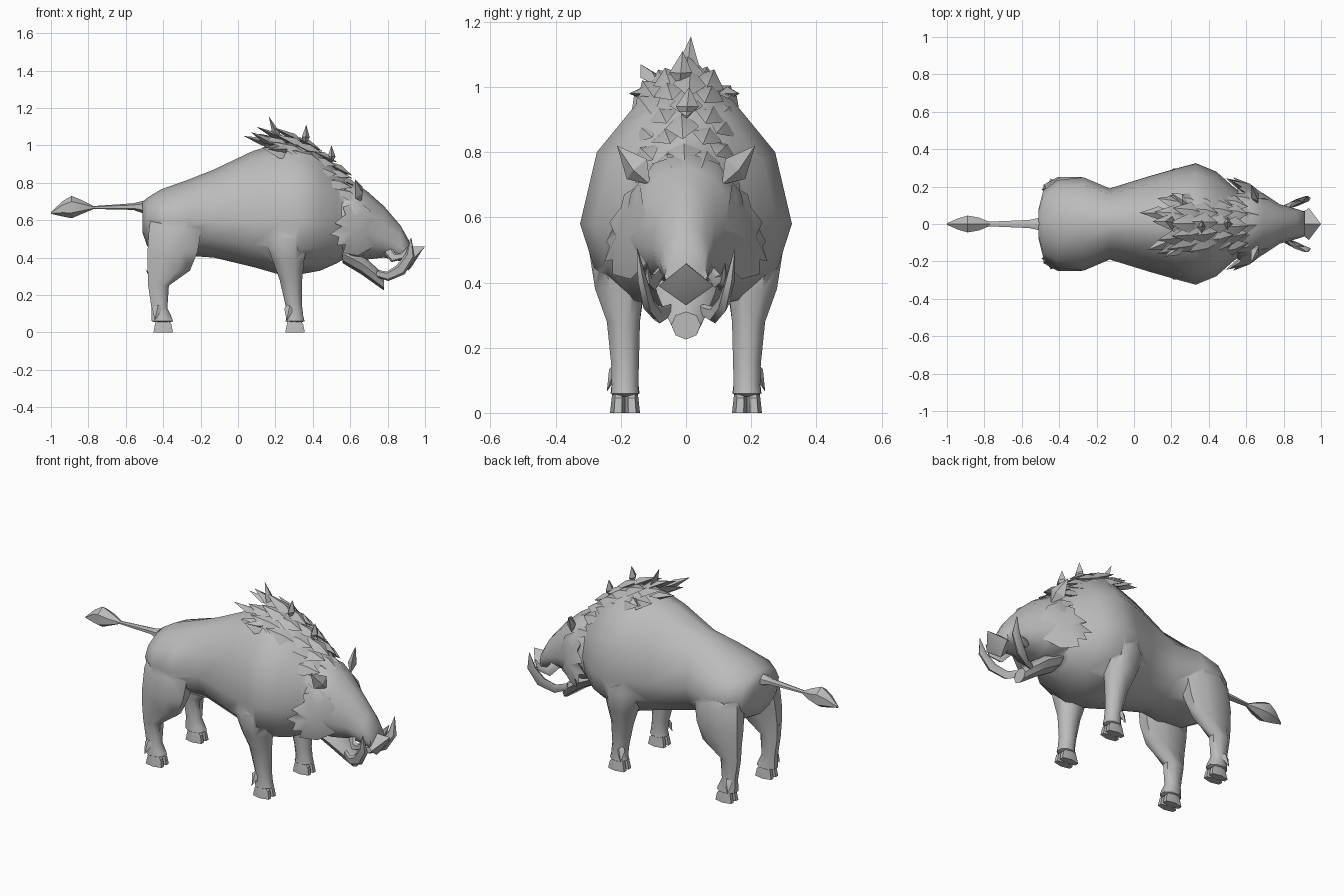
import bpy, bmesh, math, random
from mathutils import Vector

if "Cube" in bpy.data.objects:
    bpy.data.objects.remove(bpy.data.objects["Cube"])

random.seed(4)
grey = bpy.data.materials.new("boar grey")
grey.diffuse_color = (0.5, 0.5, 0.5, 1)
grey.use_nodes = True
grey.node_tree.nodes["Principled BSDF"].inputs["Base Color"].default_value = grey.diffuse_color


def shade(ob, angle):
    bpy.ops.object.select_all(action='DESELECT')
    ob.select_set(True)
    bpy.context.view_layer.objects.active = ob
    bpy.ops.object.shade_smooth_by_angle(angle=math.radians(angle))


def finish(name, bm, angle=50):
    bmesh.ops.recalc_face_normals(bm, faces=bm.faces)
    me = bpy.data.meshes.new(name)
    bm.to_mesh(me)
    bm.free()
    me.materials.append(grey)
    ob = bpy.data.objects.new(name, me)
    bpy.context.collection.objects.link(ob)
    shade(ob, angle)
    return ob


def add_loft(bm, rings):
    """Bridge a list of equal point rings and cap both ends."""
    vs = [[bm.verts.new(p) for p in r] for r in rings]
    n = len(vs[0])
    for a, b in zip(vs, vs[1:]):
        for i in range(n):
            j = (i + 1) % n
            bm.faces.new((a[i], a[j], b[j], b[i]))
    bm.faces.new(vs[0])
    bm.faces.new(vs[-1])


def loft(name, rings, angle=50):
    bm = bmesh.new()
    add_loft(bm, rings)
    return finish(name, bm, angle)


def x_ring(x, top, bot, half, wide, n=12, power=1.0):
    """Cross-section facing along x; 'wide' is the height of the widest point."""
    pts = []
    for i in range(n):
        a = math.tau * i / n
        c, s = math.cos(a), math.sin(a)
        z = wide + c * ((top - wide) if c > 0 else (wide - bot))
        w = abs(s) ** power if c > 0 else abs(s)
        pts.append((x, half * math.copysign(w, s), z))
    return pts


def z_ring(z, x, y, rx, ry, n=8):
    return [(x + rx * math.cos(math.tau * (i + .5) / n),
             y + ry * math.sin(math.tau * (i + .5) / n), z) for i in range(n)]


def add_spike(bm, base, tip, w, side, thick=0.4):
    """Pointed flat tuft with a diamond cross-section."""
    base, tip, side = Vector(base), Vector(tip), Vector(side).normalized()
    up = (tip - base).cross(side).normalized()
    mid = base.lerp(tip, .4)
    ring = [mid + side * w, mid + up * w * thick, mid - side * w, mid - up * w * thick]
    vs = [bm.verts.new(p) for p in ring]
    b, t = bm.verts.new(base), bm.verts.new(tip)
    for i in range(4):
        j = (i + 1) % 4
        bm.faces.new((vs[i], vs[j], t))
        bm.faces.new((vs[j], vs[i], b))


def add_horn(bm, path, radii, n=5):
    """Tapered curved horn along a path."""
    rings = []
    for i, (p, r) in enumerate(zip(path, radii)):
        d = Vector(path[min(i + 1, len(path) - 1)]) - Vector(path[max(i - 1, 0)])
        s = Vector((0, 1, 0))
        u = d.cross(s).normalized()
        rings.append([Vector(p) + r * (s * .55 * math.cos(math.tau * k / n) + u * math.sin(math.tau * k / n))
                      for k in range(n)])
    add_loft(bm, rings)


# Body: high shoulders, sloping back, narrow waist
body_rows = [(-.51, .70, .53, .08, .63), (-.485, .72, .46, .18, .61), (-.41, .765, .42, .235, .6),
             (-.27, .815, .41, .25, .6), (-.13, .87, .40, .19, .59), (.08, .97, .35, .255, .58),
             (.22, 1.01, .31, .295, .58), (.33, 1.02, .31, .325, .58), (.44, .96, .33, .28, .58),
             (.53, .88, .37, .20, .58), (.61, .79, .42, .14, .6)]
body = loft("body", [x_ring(*r, power=1.2) for r in body_rows])

# Head: broad cheeks tapering to a long snout
head_rows = [(.50, .77, .44, .15, .58), (.56, .80, .41, .19, .56), (.62, .80, .39, .195, .55),
             (.69, .755, .39, .165, .53), (.78, .675, .40, .105, .50), (.87, .57, .38, .08, .46),
             (.915, .49, .36, .066, .42)]
joined = [loft("head", [x_ring(*r) for r in head_rows])]
loft("nose", [[(.89, 0, .46), (.88, .05, .41), (.88, 0, .36), (.89, -.05, .41)],
              [(1, 0, .458), (.935, .085, .39), (.91, 0, .33), (.935, -.085, .39)],
              [(.985, 0, .44), (.945, .06, .39), (.925, 0, .345), (.945, -.06, .39)]], 30)

# Open lower jaw
loft("lower_jaw", [x_ring(.56, .47, .37, .10, .42, 8), x_ring(.66, .42, .31, .09, .37, 8),
                   x_ring(.73, .355, .26, .068, .315, 8), x_ring(.78, .31, .225, .045, .27, 8)], 40)

# Ears, jagged cheek lobes and tusks on both sides
lobe = [(.64, .14, .70), (.56, .19, .67), (.575, .20, .63), (.515, .235, .585), (.55, .225, .565),
        (.49, .245, .525), (.54, .235, .51), (.53, .25, .465), (.575, .225, .47), (.56, .225, .425),
        (.64, .17, .41), (.73, .12, .46), (.75, .115, .56), (.70, .135, .66)]
ears, cheeks, tusks = bmesh.new(), bmesh.new(), bmesh.new()
for s in (1, -1):
    add_spike(ears, (.66, s * .11, .70), (.625, s * .212, .82), .048, (.4, -s * .6, .6), .5)
    rim = [cheeks.verts.new((x, s * y, z)) for x, y, z in lobe]
    for hub in ((.62, s * .215, .54), (.63, s * .12, .54)):
        h = cheeks.verts.new(hub)
        for i in range(len(rim)):
            cheeks.faces.new((rim[i], rim[(i + 1) % len(rim)], h))
    add_horn(tusks, [(.74, s * .05, .315), (.80, s * .085, .30), (.87, s * .115, .335),
                     (.92, s * .135, .41), (.925, s * .15, .505)], [.02, .027, .034, .028, .002])
    add_horn(tusks, [(.80, s * .07, .44), (.83, s * .10, .40), (.88, s * .115, .41),
                     (.91, s * .12, .46)], [.028, .028, .02, .002])
finish("ears", ears, 30)
finish("cheek_lobes", cheeks, 50)
finish("tusks", tusks)

# Legs, hooves and dewclaws
front = [(.74, .26, .16, .05, .05), (.62, .26, .19, .10, .085), (.50, .26, .21, .125, .095),
         (.38, .27, .205, .09, .08), (.28, .283, .192, .065, .055), (.15, .297, .187, .048, .046),
         (.085, .305, .187, .048, .044), (.06, .305, .187, .055, .046), (.05, .305, .187, .03, .03)]
back = [(.72, -.34, .10, .06, .05), (.65, -.34, .135, .125, .085), (.56, -.335, .165, .152, .092),
        (.43, -.35, .18, .145, .078), (.33, -.37, .188, .122, .058), (.25, -.425, .187, .06, .045),
        (.13, -.42, .187, .046, .04), (.085, -.41, .187, .058, .045), (.06, -.405, .187, .062, .048),
        (.05, -.40, .187, .03, .03)]
for side, s in (("left", 1), ("right", -1)):
    claws = bmesh.new()
    for part, rows, hx in (("front", front, .305), ("back", back, -.40)):
        joined.append(loft(f"{part}_leg_{side}", [z_ring(z, x, s * y, rx, ry) for z, x, y, rx, ry in rows]))
        # cloven hoof
        hoof = bmesh.new()
        for t in (-1, 1):
            y = s * .187 + t * .02
            add_loft(hoof, [z_ring(.07, hx - .01, y, .03, .018, 6), z_ring(.045, hx, y, .05, .021, 6),
                            z_ring(0, hx, y + t * .002, .06, .024, 6)])
        finish(f"{part}_hoof_{side}", hoof, 30)
        add_spike(claws, (hx - .02, s * .205, .17), (hx - .045, s * .243, .065), .028, (1, 0, 0), .6)
    add_spike(claws, (-.42, s * .185, .22), (-.495, s * .185, .34), .03, (0, 1, 0))
    finish(f"dewclaws_{side}", claws, 30)

# Merge head and legs into one continuous skin
for part in joined:
    mod = body.modifiers.new("join", 'BOOLEAN')
    mod.operation, mod.solver, mod.object = 'UNION', 'EXACT', part
    bpy.context.view_layer.objects.active = body
    bpy.ops.object.modifier_apply(modifier=mod.name)
    bpy.data.objects.remove(part)
shade(body, 65)

# Tail with a diamond tuft
loft("tail", [x_ring(-.46, .715, .62, .05, .67, 6), x_ring(-.56, .69, .655, .025, .672, 6),
              x_ring(-.78, .675, .66, .014, .667, 6)])
tuft = [(-.77, .675, .66, .012, .667), (-.83, .705, .635, .04, .667), (-.89, .73, .61, .052, .668),
        (-.94, .70, .62, .035, .66), (-1, .642, .634, .005, .638)]
loft("tail_tuft", [x_ring(*r, 6) for r in tuft], 30)

# Mane: overlapping swept-back tufts, then a few tall ones
ridge = [(.24, 1.045), (.32, 1.04), (.40, 1.005), (.48, .945), (.56, .875), (.62, .80)]
mane = bmesh.new()
for x, z in ridge:
    for k in (-2, -1, 0, 1, 2):
        y = k * .055 + random.uniform(-.012, .012)
        base = Vector((x + .05, y * .9, z - .035 - 5 * y * y))
        length = random.uniform(.16, .2)
        tip = base + Vector((-length, y * .45, random.uniform(.07, .10) - abs(y) * .3))
        add_spike(mane, base, tip, .052, (0, 1, -y * 7), .4)
for bx, by, bz, tx, ty, tz in [(.23, 0, 1.0, .165, .015, 1.155), (.2, -.08, 1.0, .07, -.14, 1.07),
                               (.2, .06, 1.0, .03, .06, 1.05), (.36, -.02, 1.0, .365, -.01, 1.11),
                               (.3, .1, .98, .2, .165, .98), (.3, -.1, .98, .16, -.175, .98),
                               (.5, 0, .9, .5, .01, 1.0)]:
    add_spike(mane, (bx, by, bz), (tx, ty, tz), .035, (0, 1, 0), .6)
finish("mane", mane, 30)
